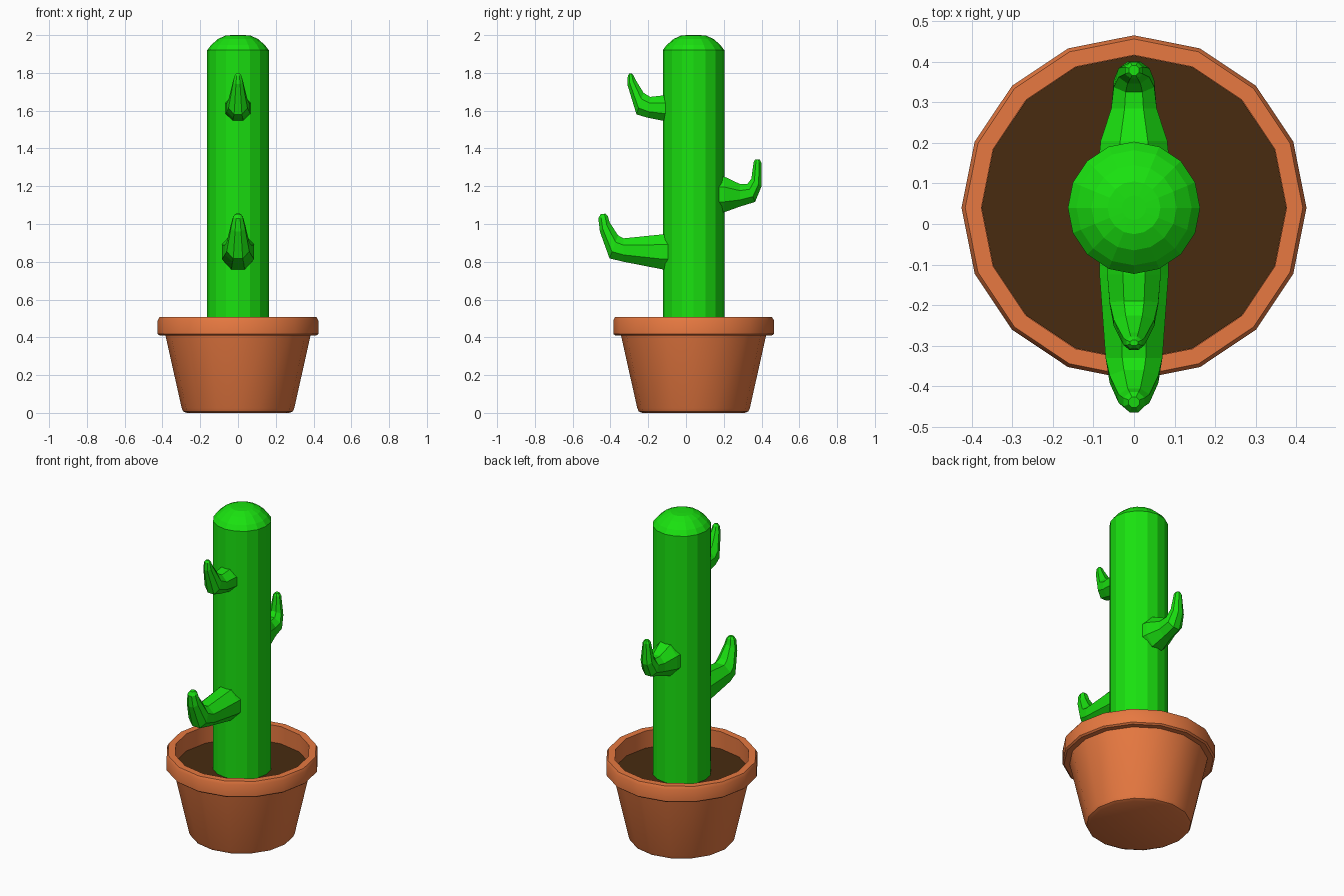
import bpy, bmesh, math
from mathutils import Vector

if "Cube" in bpy.data.objects:
    bpy.data.objects.remove(bpy.data.objects["Cube"])

CY = 0.04  # pot and trunk axis sits slightly behind the origin


def material(name, rgb):
    m = bpy.data.materials.new(name)
    m.diffuse_color = (*rgb, 1)
    m.use_nodes = True
    m.node_tree.nodes["Principled BSDF"].inputs["Base Color"].default_value = m.diffuse_color
    return m


GREEN = material("cactus_green", (0.010, 0.76, 0.005))
CLAY = material("terracotta", (0.80, 0.19, 0.052))
SOIL = material("soil_brown", (0.065, 0.024, 0.005))


def loft(name, rings, mat):
    """Skin closed rings of points, capping both ends."""
    bm = bmesh.new()
    loops = [[bm.verts.new(p) for p in ring] for ring in rings]
    n = len(loops[0])
    for a, b in zip(loops, loops[1:]):
        for i in range(n):
            j = (i + 1) % n
            bm.faces.new((a[i], a[j], b[j], b[i]))
    bm.faces.new(loops[0][::-1])
    bm.faces.new(loops[-1])
    bmesh.ops.recalc_face_normals(bm, faces=bm.faces)
    me = bpy.data.meshes.new(name)
    bm.to_mesh(me)
    bm.free()
    me.materials.append(mat)
    ob = bpy.data.objects.new(name, me)
    bpy.context.collection.objects.link(ob)
    return ob


def lathe(name, profile, mat, sides=16):
    step = 2 * math.pi / sides
    rings = [[(r * math.cos(i * step), CY + r * math.sin(i * step), z)
              for i in range(sides)] for r, z in profile]
    return loft(name, rings, mat)


def arm(name, stations):
    """Stations: outer (y, z), inner (y, z), half width; octagonal sections."""
    k = 1 / math.cos(math.pi / 8)
    rings = []
    for oy, oz, iy, iz, hw in stations:
        outer, inner = Vector((0, oy, oz)), Vector((0, iy, iz))
        mid, half = (outer + inner) / 2, (inner - outer) / 2
        rings.append([mid + half * k * math.sin(a) + Vector((hw * k * math.cos(a), 0, 0))
                      for a in [math.pi / 8 + i * math.pi / 4 for i in range(8)]])
    return loft(name, rings, GREEN)


# Tapered pot with a thick rim
pot = lathe("pot", [(0.272, 0), (0.290, 0.008), (0.298, 0.025), (0.384, 0.41),
                    (0.415, 0.41), (0.425, 0.418), (0.425, 0.49), (0.416, 0.507),
                    (0.376, 0.507), (0.376, 0.395)], CLAY)
bpy.context.view_layer.objects.active = pot
pot.select_set(True)
bpy.ops.object.shade_smooth_by_angle(angle=math.radians(30))

# Soil surface
lathe("soil", [(0.3755, 0.396), (0.3755, 0.402)], SOIL)

# Trunk with a rounded top
lathe("trunk", [(0.163, 0.398), (0.163, 1.92), (0.142, 1.948), (0.105, 1.98),
                (0.065, 1.998), (0.03, 2.0)], GREEN)

# Upturned arms
arm("upper_front_arm", [
    (-0.06, 1.545, -0.06, 1.68, 0.070), (-0.125, 1.547, -0.125, 1.68, 0.066),
    (-0.20, 1.562, -0.19, 1.673, 0.060), (-0.262, 1.58, -0.225, 1.695, 0.050),
    (-0.311, 1.74, -0.268, 1.765, 0.026), (-0.308, 1.785, -0.277, 1.785, 0.019),
    (-0.300, 1.797, -0.286, 1.797, 0.010)])
arm("lower_front_arm", [
    (-0.05, 0.755, -0.05, 0.95, 0.085), (-0.125, 0.76, -0.125, 0.945, 0.085),
    (-0.33, 0.80, -0.33, 0.924, 0.070), (-0.405, 0.818, -0.36, 0.94, 0.060),
    (-0.456, 0.96, -0.405, 1.01, 0.038), (-0.464, 1.03, -0.414, 1.043, 0.026),
    (-0.452, 1.052, -0.426, 1.055, 0.013)])
arm("back_arm", [
    (0.13, 1.055, 0.13, 1.26, 0.090), (0.205, 1.063, 0.205, 1.25, 0.082),
    (0.285, 1.092, 0.285, 1.212, 0.056), (0.366, 1.117, 0.325, 1.212, 0.050),
    (0.400, 1.20, 0.346, 1.24, 0.038), (0.399, 1.325, 0.358, 1.328, 0.022),
    (0.391, 1.341, 0.366, 1.341, 0.012)])
